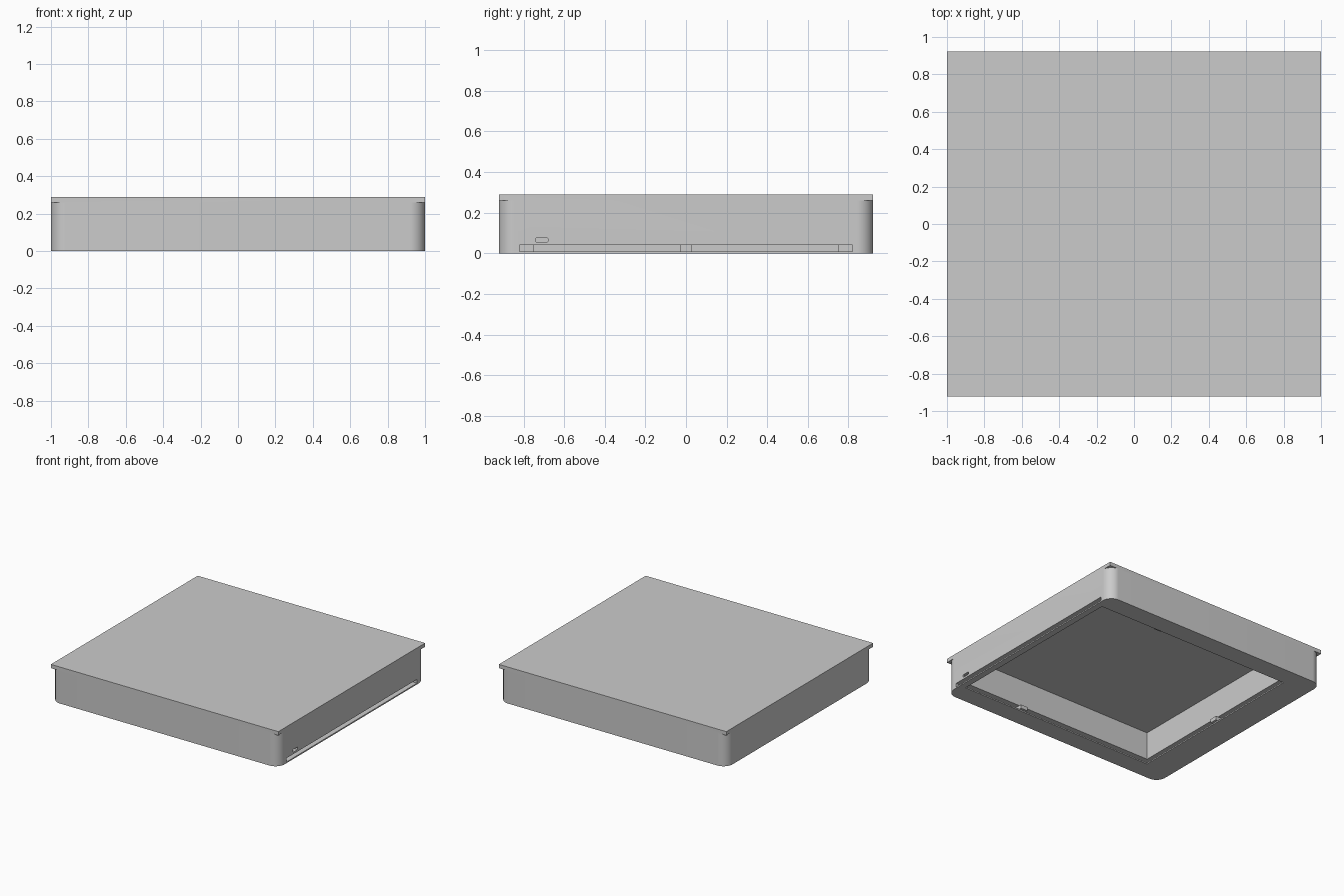
import bpy, bmesh, math

if "Cube" in bpy.data.objects:
    bpy.data.objects.remove(bpy.data.objects["Cube"])

grey = bpy.data.materials.new("plain_grey")
grey.diffuse_color = (0.6, 0.6, 0.6, 1)
grey.use_nodes = True
grey.node_tree.nodes["Principled BSDF"].inputs["Base Color"].default_value = grey.diffuse_color


def prism(name, pts, z0, z1):
    """Extrude an XY outline from z0 to z1."""
    bm = bmesh.new()
    face = bm.faces.new([bm.verts.new((x, y, z0)) for x, y in pts])
    top = bmesh.ops.extrude_face_region(bm, geom=[face])
    verts = [v for v in top["geom"] if isinstance(v, bmesh.types.BMVert)]
    bmesh.ops.translate(bm, verts=verts, vec=(0, 0, z1 - z0))
    bmesh.ops.recalc_face_normals(bm, faces=bm.faces)
    me = bpy.data.meshes.new(name)
    bm.to_mesh(me)
    bm.free()
    me.materials.append(grey)
    ob = bpy.data.objects.new(name, me)
    bpy.context.collection.objects.link(ob)
    return ob


def box(name, x0, x1, y0, y1, z0, z1):
    return prism(name, [(x0, y0), (x1, y0), (x1, y1), (x0, y1)], z0, z1)


def cut(target, cutter):
    """Subtract the cutter and remove it."""
    mod = target.modifiers.new("cut", 'BOOLEAN')
    mod.operation = 'DIFFERENCE'
    mod.solver = 'EXACT'
    mod.object = cutter
    bpy.context.view_layer.objects.active = target
    bpy.ops.object.modifier_apply(modifier=mod.name)
    bpy.data.objects.remove(cutter)


W, D, H, R = 1.0, 0.922, 0.29, 0.08   # half width, half depth, height, corner radius
LID = 0.26                            # underside of the square top plate

# Case body, square at the top
case = box("case_body", -W, W, -D, D, 0, H)

# Rounded vertical corners below the top plate
for sx in (-1, 1):
    for sy in (-1, 1):
        arc = [(W - R + R * math.cos(a), D - R + R * math.sin(a))
               for a in (math.radians(90 * i / 16) for i in range(17))]
        outline = arc + [(W - R, D + .05), (W + .05, D + .05), (W + .05, D - R)]
        cut(case, prism("corner_cutter", [(sx * x, sy * y) for x, y in outline], -.05, LID))

# Inner cavity, open at the bottom
cut(case, box("cavity_cutter", -.77, .95, -.77, .77, -.05, LID))

# Groove for a sliding cover, open through the right wall
cut(case, box("groove_cutter", -.82, W + .05, -.82, .82, .01, .04))

# Small port with chamfered ends through the right wall
port = box("port_cutter", .9, W + .05, -.74, -.68, .055, .076)
bm = bmesh.new()
bm.from_mesh(port.data)
long_edges = [e for e in bm.edges if abs(e.verts[0].co.x - e.verts[1].co.x) > .1]
bmesh.ops.bevel(bm, geom=long_edges, offset=.005, segments=3, profile=.5, affect='EDGES')
bm.to_mesh(port.data)
bm.free()
cut(case, port)

# Catch tabs inside the groove
tabs = [box("rear_catch_tab", -.825, -.75, -.03, .03, .01, .04)]
for side, s in (("front", -1), ("back", 1)):
    y0, y1 = sorted((s * .75, s * .825))
    tabs.append(box(side + "_catch_tab", .38, .44, y0, y1, .01, .04))

# Smooth corners with sharp edges kept
bpy.ops.object.select_all(action='DESELECT')
case.select_set(True)
bpy.context.view_layer.objects.active = case
bpy.ops.object.shade_smooth_by_angle(angle=math.radians(30))
